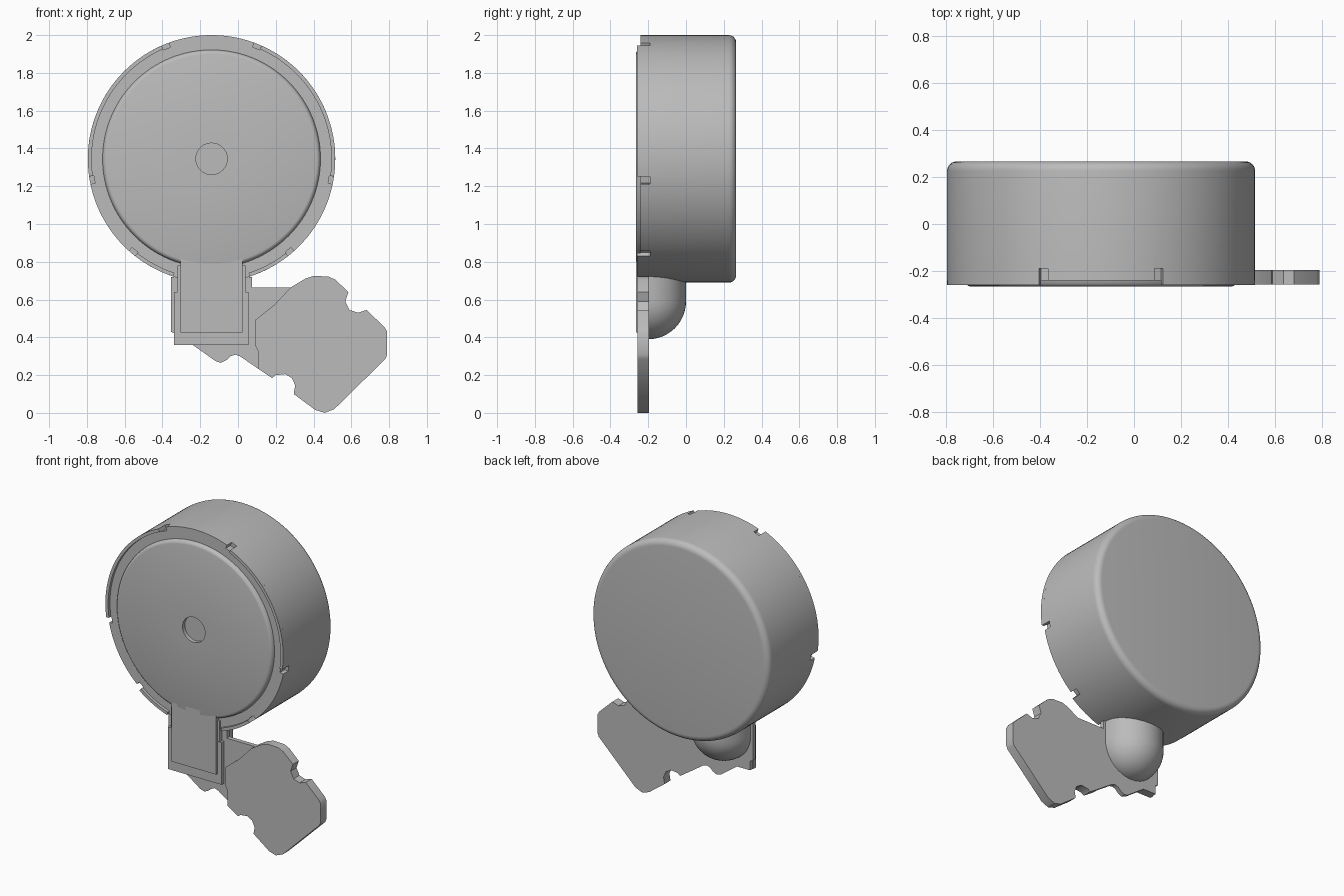
import bpy, bmesh
from math import cos, sin, radians, pi
from mathutils import Matrix, Vector

if "Cube" in bpy.data.objects:
    bpy.data.objects.remove(bpy.data.objects["Cube"])

CX, CZ, R = -0.14, 1.345, 0.655
PLATE, RIM, FRONT, BACK = -0.24, -0.26, -0.266, 0.266

grey = bpy.data.materials.new("plain grey")
grey.use_nodes = True
grey.diffuse_color = (0.5, 0.5, 0.5, 1)
grey.node_tree.nodes["Principled BSDF"].inputs["Base Color"].default_value = (0.5, 0.5, 0.5, 1)


def finish(name, bm, smooth=True):
    bmesh.ops.recalc_face_normals(bm, faces=bm.faces)
    mesh = bpy.data.meshes.new(name)
    bm.to_mesh(mesh)
    bm.free()
    mesh.materials.append(grey)
    obj = bpy.data.objects.new(name, mesh)
    bpy.context.collection.objects.link(obj)
    bpy.ops.object.select_all(action="DESELECT")
    obj.select_set(True)
    bpy.context.view_layer.objects.active = obj
    if smooth:
        bpy.ops.object.shade_smooth_by_angle(angle=radians(35))
    return obj


def prism(name, points, y0, y1):
    """Extrude an outline in x and z from y0 to y1."""
    bm = bmesh.new()
    face = bm.faces.new([bm.verts.new((x, y0, z)) for x, z in points])
    moved = bmesh.ops.extrude_face_region(bm, geom=[face], use_keep_orig=True)["geom"]
    verts = [v for v in moved if isinstance(v, bmesh.types.BMVert)]
    bmesh.ops.translate(bm, verts=verts, vec=(0, y1 - y0, 0))
    return finish(name, bm)


def lathe(name, profile, steps=128):
    """Turn (radius, y) points about the motor axis."""
    bm = bmesh.new()
    verts = [bm.verts.new((CX + r, y, CZ)) for r, y in profile]
    edges = [bm.edges.new(pair) for pair in zip(verts, verts[1:])]
    bmesh.ops.spin(bm, geom=verts + edges, cent=(CX, 0, CZ), axis=(0, 1, 0),
                   angle=2 * pi, steps=steps, use_merge=False)
    bmesh.ops.remove_doubles(bm, verts=bm.verts, dist=1e-4)
    return finish(name, bm)


def rect(x0, x1, z0, z1):
    return [(x0, z0), (x1, z0), (x1, z1), (x0, z1)]


def arc(r, a0, a1, n):
    angles = [radians(a0 + (a1 - a0) * i / n) for i in range(n + 1)]
    return [(CX + r * cos(a), CZ + r * sin(a)) for a in angles]


def fillet(r, y, size, n=6):
    """Quarter round at the back outer corner."""
    return [(r - size + size * cos(i * pi / 2 / n), y - size + size * sin(i * pi / 2 / n))
            for i in range(n + 1)]


# Motor can with a rounded back edge
can = lathe("motor_can", [(0, PLATE), (R, PLATE)] + fillet(R, BACK, 0.04) + [(0, BACK)])

# Small slots cut around the front edge
bm = bmesh.new()
for angle in (68, 112, -10, 190, -50, 230):
    a = radians(angle)
    place = (Matrix.Translation((CX + R * cos(a), -0.24, CZ + R * sin(a)))
             @ Matrix.Rotation(-a, 4, "Y") @ Matrix.Diagonal((0.05, 0.1, 0.04, 1)))
    bmesh.ops.create_cube(bm, size=1, matrix=place)
cutter = finish("slot_cutter", bm, False)
cutter.hide_render = True
bpy.context.view_layer.objects.active = can
cut = can.modifiers.new("slots", "BOOLEAN")
cut.operation, cut.solver, cut.object = "DIFFERENCE", "EXACT", cutter
bpy.ops.object.modifier_apply(modifier=cut.name)
bpy.data.objects.remove(cutter)

# Raised rim segments between the slots
for name, a0, a1 in (("rim_upper_left", -8.2, 66.2), ("rim_upper_right", 113.8, 188.2),
                     ("rim_lower_right", 231.8, 252), ("rim_lower_left", 288, 308.2)):
    n = int((a1 - a0) / 3)
    prism(name, arc(R, a0, a1, n) + arc(R - 0.02, a1, a0, n), RIM, PLATE + 0.005)

# Front cover disc with a soft edge and a centre hole, and its tongue
lathe("front_cover", [(0.083, PLATE), (0.083, FRONT), (0.555, FRONT), (0.565, -0.263),
                      (0.573, -0.255), (0.577, PLATE)])
prism("cover_tongue", rect(CX - 0.165, CX + 0.165, 0.425, 0.82), FRONT, PLATE)
prism("tongue_pad", rect(-0.34, 0.055, 0.36, 0.64), -0.252, -0.222)
prism("tongue_neck", rect(-0.32, 0.04, 0.6, 0.78), -0.25, -0.222)

# Circuit board: thin sheet with a thicker stiffened end
end = [(0.105, 0.235), (0.18, 0.185), (0.20, 0.2), (0.25, 0.205), (0.285, 0.185),
       (0.303, 0.145), (0.295, 0.1), (0.41, 0.015), (0.46, 0), (0.51, 0.02),
       (0.78, 0.285), (0.79, 0.31), (0.79, 0.43), (0.775, 0.455), (0.68, 0.545),
       (0.635, 0.53), (0.59, 0.545), (0.568, 0.59), (0.585, 0.64), (0.515, 0.705),
       (0.48, 0.722), (0.40, 0.725), (0.355, 0.71), (0.28, 0.665)]
neck = [(0.075, 0.665), (0.075, 0.72), (-0.355, 0.72), (-0.355, 0.43), (-0.335, 0.42),
        (-0.335, 0.36), (-0.24, 0.36), (-0.12, 0.275), (-0.09, 0.265), (-0.06, 0.28),
        (-0.04, 0.3), (-0.015, 0.308), (0.01, 0.3)]
step = [(0.19, 0.57), (0.09, 0.49), (0.09, 0.36), (0.105, 0.33)]
prism("board_sheet", end + neck, -0.225, -0.196)
prism("board_stiffener", end + step, -0.258, -0.225)

# Glue blob behind the board: a half capsule running up into the can
bm = bmesh.new()
bmesh.ops.create_uvsphere(bm, u_segments=48, v_segments=24, radius=0.2)
for v in bm.verts:
    if v.co.z > 0.001:
        v.co = Vector((v.co.x, v.co.y, v.co.z))
bmesh.ops.bisect_plane(bm, geom=bm.verts[:] + bm.edges[:] + bm.faces[:], dist=1e-5,
                       plane_co=(0, 0, 0), plane_no=(0, 0, 1), clear_outer=True)
open_edges = [e for e in bm.edges if e.is_boundary]
grown = bmesh.ops.extrude_edge_only(bm, edges=open_edges)["geom"]
bmesh.ops.translate(bm, verts=[g for g in grown if isinstance(g, bmesh.types.BMVert)],
                    vec=(0, 0, 0.14))
cut = bmesh.ops.bisect_plane(bm, geom=bm.verts[:] + bm.edges[:] + bm.faces[:], dist=1e-5,
                             plane_co=(0, 0, 0), plane_no=(0, -1, 0), clear_outer=True)
bmesh.ops.holes_fill(bm, edges=[e for e in bm.edges if e.is_boundary], sides=0)
bmesh.ops.translate(bm, verts=bm.verts, vec=(CX, -0.2, 0.59))
finish("glue_blob", bm)
